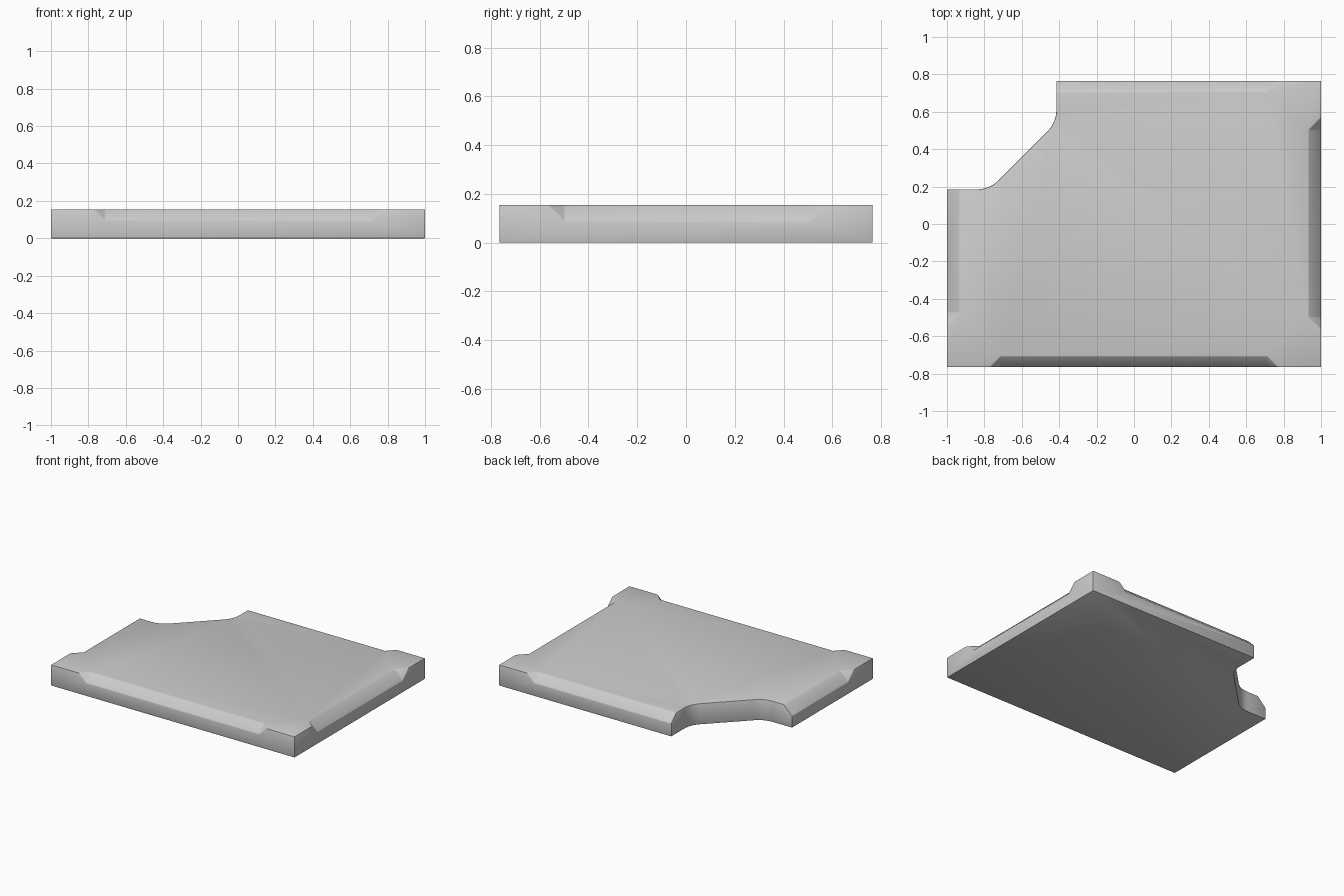
import bpy, bmesh
from mathutils import Vector, Matrix
from math import pi, radians

if "Cube" in bpy.data.objects:
    bpy.data.objects.remove(bpy.data.objects["Cube"])

X, Y, H = 1.0, 0.765, 0.155


def fillet(prev, corner, nxt, t, n=8):
    # rounded corner, starting and ending at distance t from the corner
    p, c, q = Vector(prev), Vector(corner), Vector(nxt)
    a, b = c + (p - c).normalized() * t, c + (q - c).normalized() * t
    return [a * (1 - s) ** 2 + c * 2 * s * (1 - s) + b * s * s
            for s in (i / n for i in range(n + 1))]


def make_object(name, bm):
    bmesh.ops.recalc_face_normals(bm, faces=bm.faces)
    mesh = bpy.data.meshes.new(name)
    bm.to_mesh(mesh)
    bm.free()
    ob = bpy.data.objects.new(name, mesh)
    bpy.context.collection.objects.link(ob)
    return ob


# Slab with one cut-away corner
c1, c2 = (-0.415, 0.543), (-0.773, 0.185)
outline = [(-X, -Y), (X, -Y), (X, Y), (-0.415, Y)]
outline += [tuple(v) for v in fillet((-0.415, Y), c1, c2, 0.07)]
outline += [tuple(v) for v in fillet(c1, c2, (-X, 0.185), 0.07)]
outline += [(-X, 0.185)]
bm = bmesh.new()
face = bm.faces.new([bm.verts.new((x, y, 0)) for x, y in outline])
ext = bmesh.ops.extrude_face_region(bm, geom=[face])
bmesh.ops.translate(bm, vec=(0, 0, H),
                    verts=[g for g in ext["geom"] if isinstance(g, bmesh.types.BMVert)])
slab = make_object("slab", bm)


def chamfer_cutter(name, angle, reach, u0, u1, d):
    # stopped chamfer on the side facing -y, turned by angle; ends slope at 45 degrees
    e = 0.05
    bm = bmesh.new()
    for inset, drop, grow in ((-e, d + e, -d), (d + e, -e, -d), (-e, -e, 2 * e)):
        for u in (u0 - grow, u1 + grow):
            bm.verts.new((u, -reach + inset, H - drop))
    bmesh.ops.convex_hull(bm, input=bm.verts)
    bmesh.ops.transform(bm, matrix=Matrix.Rotation(angle, 4, 'Z'), verts=bm.verts)
    ob = make_object(name, bm)
    ob.hide_render = True
    ob.hide_set(True)
    return ob


# Finger chamfers along the four top edges
for name, angle, reach, u0, u1, d in (
        ("front_cutter", 0, Y, -0.77, 0.77, 0.058),
        ("right_cutter", pi / 2, X, -0.565, 0.57, 0.067),
        ("back_cutter", pi, Y, -0.77, 0.77, 0.058),
        ("left_cutter", -pi / 2, X, -0.57, 0.54, 0.067)):
    mod = slab.modifiers.new(name, 'BOOLEAN')
    mod.operation, mod.solver = 'DIFFERENCE', 'EXACT'
    mod.object = chamfer_cutter(name, angle, reach, u0, u1, d)

# Slightly eased edges
bev = slab.modifiers.new("eased_edges", 'BEVEL')
bev.width, bev.segments = 0.004, 2
bev.limit_method, bev.angle_limit = 'ANGLE', radians(25)

# Bake the modifiers and remove the cutters
bpy.context.view_layer.update()
dg = bpy.context.evaluated_depsgraph_get()
baked = bpy.data.meshes.new_from_object(slab.evaluated_get(dg))
cutters = [m.object for m in slab.modifiers if m.type == 'BOOLEAN']
slab.modifiers.clear()
slab.data = baked
for ob in cutters:
    bpy.data.objects.remove(ob)

bpy.context.view_layer.objects.active = slab
slab.select_set(True)
bpy.ops.object.shade_smooth_by_angle(angle=radians(30))
